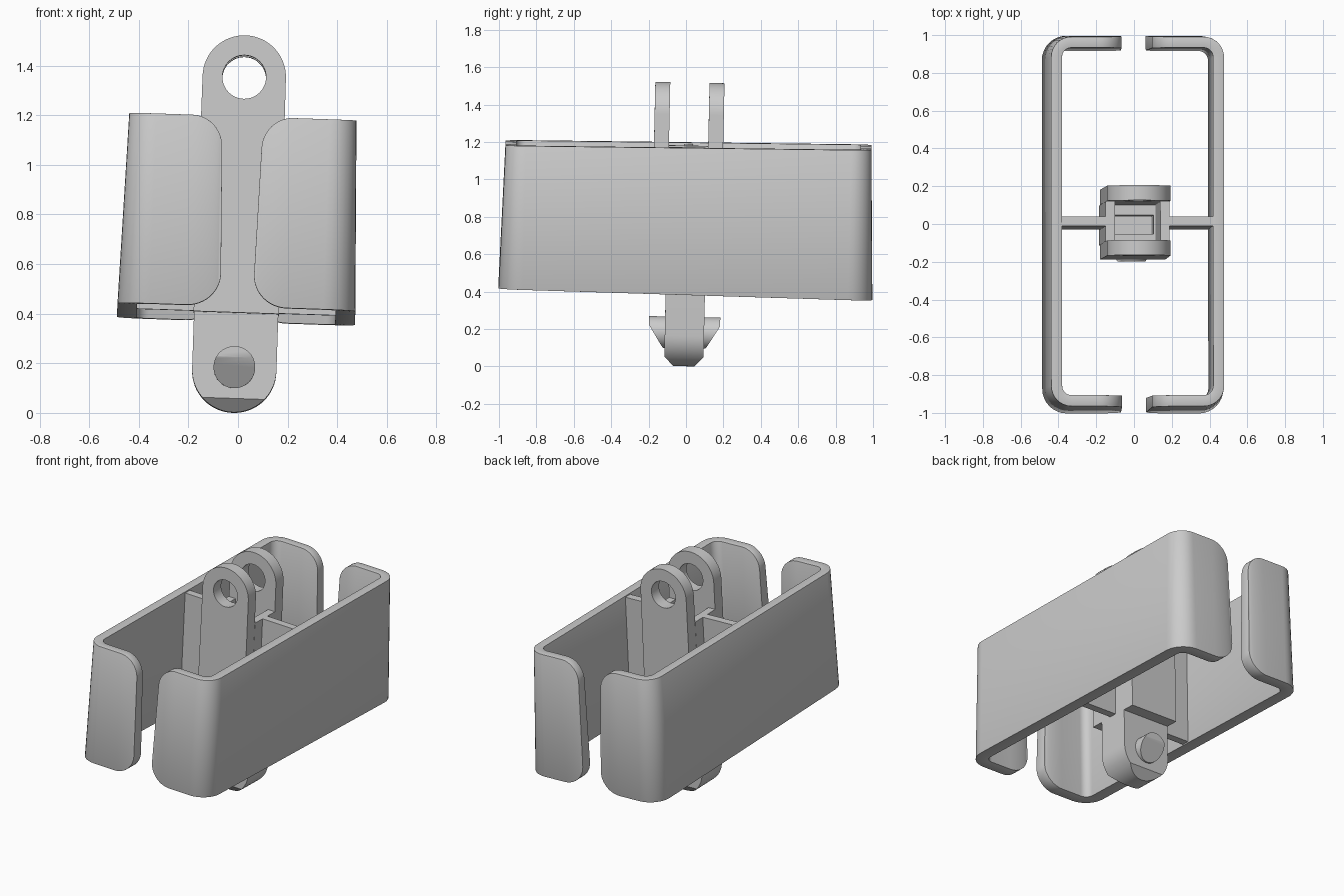
import bpy, bmesh
from math import sin, cos, pi
from mathutils import Matrix, Vector

if "Cube" in bpy.data.objects:
    bpy.data.objects.remove(bpy.data.objects["Cube"])

parts = []


def finish(bm, name):
    bmesh.ops.recalc_face_normals(bm, faces=bm.faces)
    me = bpy.data.meshes.new(name)
    bm.to_mesh(me)
    bm.free()
    ob = bpy.data.objects.new(name, me)
    bpy.context.collection.objects.link(ob)
    parts.append(ob)
    return ob


def box(name, lo, hi):
    bm = bmesh.new()
    bmesh.ops.create_cube(bm, size=1)
    for v in bm.verts:
        v.co = [(a + b) / 2 + c * (b - a) for a, b, c in zip(lo, hi, v.co)]
    return finish(bm, name)


def prism(outline, y0, y1):
    """Extrude an x-z outline from y0 to y1."""
    bm = bmesh.new()
    f = bm.faces.new([bm.verts.new((x, y0, z)) for x, z in outline])
    ext = bmesh.ops.extrude_face_region(bm, geom=[f])
    vs = [g for g in ext['geom'] if isinstance(g, bmesh.types.BMVert)]
    bmesh.ops.translate(bm, verts=vs, vec=(0, y1 - y0, 0))
    return bm


def arc(cz, r, a0, a1, n):
    return [(r * cos(a0 + (a1 - a0) * i / n), cz + r * sin(a0 + (a1 - a0) * i / n))
            for i in range(n + 1)]


def slice_off(bm, co, no):
    """Cut away everything on the normal side of a plane and cap it."""
    r = bmesh.ops.bisect_plane(bm, geom=bm.verts[:] + bm.edges[:] + bm.faces[:],
                               plane_co=co, plane_no=no, clear_outer=True)
    edges = [g for g in r['geom_cut'] if isinstance(g, bmesh.types.BMEdge)]
    bmesh.ops.contextual_create(bm, geom=edges)


def cut(ob, cutter):
    parts.remove(cutter)
    cutter.hide_render = True
    m = ob.modifiers.new("cut", 'BOOLEAN')
    m.object, m.operation, m.solver = cutter, 'DIFFERENCE', 'EXACT'
    bpy.context.view_layer.objects.active = ob
    bpy.ops.object.modifier_apply(modifier=m.name)
    bpy.data.objects.remove(cutter)


# C-shaped side shells: wall, rounded corners and two lips with rounded tips
def shell(name, side):
    gap, rad, n = 0.073, 0.13, 12
    path = []  # inner xy, outer xy, drop from rim, tip amount
    for i in range(n + 1):
        t = pi / 2 * i / n
        x = gap + rad * (1 - cos(t))
        path.append(((x, -0.92), (x, -0.989), rad * (1 - sin(t)), 1 - i / n))
    for i in range(9):
        t = pi / 2 * i / 8
        d = Vector((sin(t), -cos(t)))
        c = Vector((0.35, -0.87))
        path.append((c + d * 0.05, c + d * 0.119, 0, 0))
    path += [((a[0], -a[1]), (b[0], -b[1]), d, k) for a, b, d, k in reversed(path)]
    bm = bmesh.new()
    rings = []
    for a, b, drop, tip in path:
        a, b = Vector(a), Vector(b)
        nrm = (b - a).normalized()
        h = 0.393 * (1 + 0.024 * b.y) - drop
        ring = []
        for p, z in ((a, -h), (b, -h), (b, h), (a, h)):
            q = p - nrm * 0.028 * z if p is b else p
            ring.append(bm.verts.new((side * (q.x + 0.025 * z * tip), q.y, z)))
        rings.append(ring)
    for r, s in zip(rings, rings[1:]):
        for k in range(4):
            bm.faces.new((r[k], r[(k + 1) % 4], s[(k + 1) % 4], s[k]))
    bm.faces.new(rings[0])
    bm.faces.new(rings[-1])
    ob = finish(bm, name)
    m = ob.modifiers.new("bevel", 'BEVEL')
    m.width, m.segments, m.limit_method, m.angle_limit = 0.012, 2, 'ANGLE', 0.8
    bpy.context.view_layer.objects.active = ob
    bpy.ops.object.modifier_apply(modifier=m.name)


for s, tag in ((1, "right"), (-1, "left")):
    shell(tag + "_shell", s)
    # web joining shell to column, and column side wall
    x0, x1 = sorted((s * 0.165, s * 0.41))
    box(tag + "_web", (x0, -0.025, -0.385), (x1, 0.025, 0.385))
    x0, x1 = sorted((s * 0.12, s * 0.17))
    box(tag + "_column_wall", (x0, -0.105, -0.39), (x1, 0.105, 0.385))

# upper fork lugs with holes
for s, tag in ((-1, "front"), (1, "back")):
    y0, y1 = sorted((s * 0.105, s * 0.185))
    outline = arc(0.56, 0.168, 0, pi, 32) + [(-0.172, -0.39), (0.172, -0.39)]
    lug = finish(prism(outline, y0, y1), tag + "_lug")
    cut(lug, finish(prism(arc(0.56, 0.088, 0, 2 * pi * 47 / 48, 47), y0 - 0.05, y1 + 0.05), "hole_cutter"))

# lower tongue, chamfered at the bottom, hollow from above
bm = prism(arc(-0.62, 0.17, pi, 2 * pi, 32) + [(0.17, -0.39), (-0.17, -0.39)], -0.105, 0.105)
for s in (-1, 1):
    slice_off(bm, (0, s * 0.105, -0.735), (0, s * 0.055, -0.05))
tongue = finish(bm, "tongue")
cut(tongue, box("pocket_cutter", (-0.11, -0.05, -0.68), (0.11, 0.05, 0)))

# snap pins with a sloped lower half
for s, tag in ((-1, "front"), (1, "back")):
    bm = prism(arc(-0.61, 0.084, 0, 2 * pi * 47 / 48, 47), s * 0.07, s * 0.19)
    slice_off(bm, (0, s * 0.19, -0.57), (0, s * 0.13, -0.08))
    finish(bm, tag + "_pin")

# slight lean of the whole link, then stand it on the ground
M = Matrix.Rotation(0.034, 4, 'Y') @ Matrix.Rotation(-0.022, 4, 'X')
low = min((M @ v.co).z for v in tongue.data.vertices)
M = Matrix.Translation((0.006, 0.005, -low)) @ M
bpy.ops.object.select_all(action='DESELECT')
for ob in parts:
    ob.data.transform(M)
    ob.select_set(True)
bpy.context.view_layer.objects.active = parts[0]
bpy.ops.object.shade_smooth_by_angle(angle=0.6)
